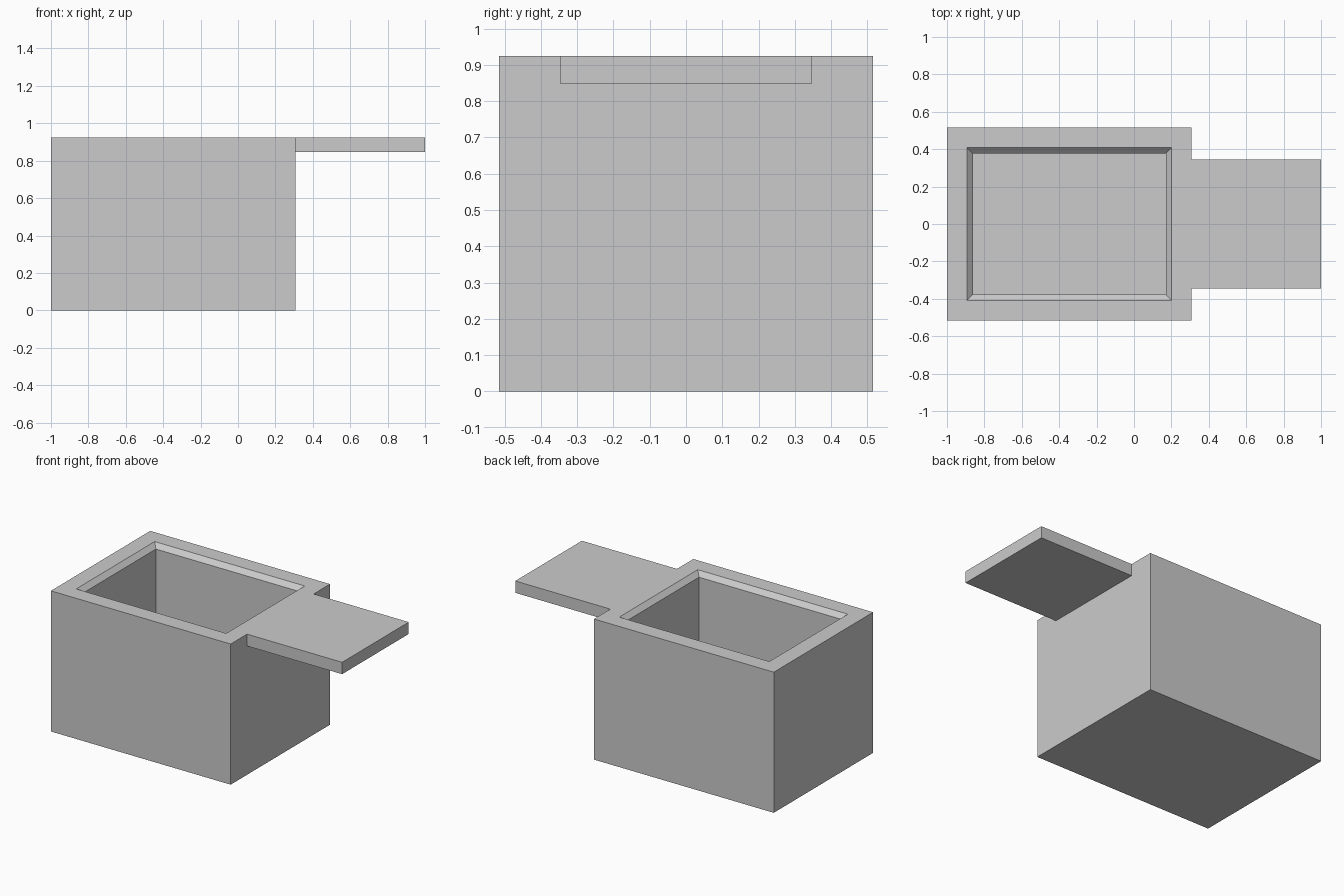
import bpy
import bmesh
from mathutils import Matrix

cube = bpy.data.objects.get("Cube")
if cube:
    bpy.data.objects.remove(cube, do_unlink=True)

grey = bpy.data.materials.new("plain grey")
grey.use_nodes = True
colour = (0.6, 0.6, 0.6, 1)
grey.diffuse_color = colour
grey.node_tree.nodes["Principled BSDF"].inputs["Base Color"].default_value = colour


def block(low, high):
    """Return a bmesh box spanning two opposite corners."""
    bm = bmesh.new()
    size = [b - a for a, b in zip(low, high)]
    middle = [(a + b) / 2 for a, b in zip(low, high)]
    bmesh.ops.create_cube(bm, size=1, matrix=Matrix.Translation(middle) @ Matrix.Diagonal((*size, 1)))
    bm.normal_update()
    return bm


def facing(bm, axis, sign):
    return next(f for f in bm.faces if f.normal[axis] * sign > 0.9)


def finish(bm, name):
    mesh = bpy.data.meshes.new(name)
    bm.to_mesh(mesh)
    bm.free()
    mesh.materials.append(grey)
    bpy.context.collection.objects.link(bpy.data.objects.new(name, mesh))


RIGHT, HALF_Y, TOP = 0.308, 0.516, 0.925
RIM, CHAMFER, FLOOR = 0.108, 0.03, 0.138

# Hollow box: flat rim, chamfered mouth, then a straight-sided cavity
box = block((-1, -HALF_Y, 0), (RIGHT, HALF_Y, TOP))
mouth = facing(box, 2, 1)
for width in (RIM, CHAMFER):
    bmesh.ops.inset_region(box, faces=[mouth], thickness=width, use_even_offset=True)
for v in mouth.verts:
    v.co.z -= CHAMFER
floor = bmesh.ops.extrude_discrete_faces(box, faces=[mouth])["faces"][0]
for v in floor.verts:
    v.co.z = FLOOR
bmesh.ops.recalc_face_normals(box, faces=box.faces)
finish(box, "hollow_box")

# Flat side shelf, flush with the rim and open where it joins the box
shelf = block((RIGHT, -0.346, 0.847), (1, 0.346, TOP))
bmesh.ops.delete(shelf, geom=[facing(shelf, 0, -1)], context="FACES")
finish(shelf, "side_shelf")
